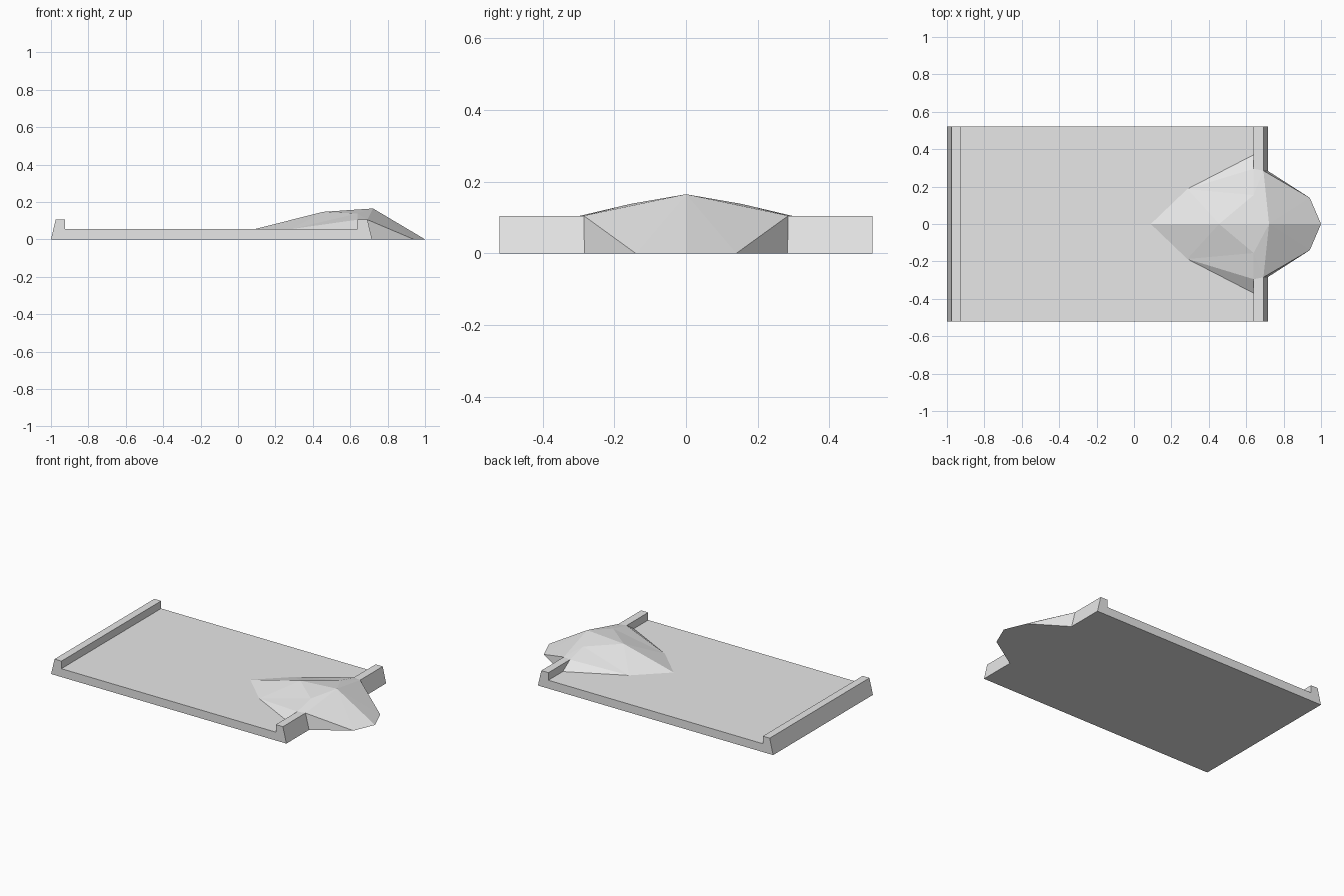
import bpy
import bmesh

if "Cube" in bpy.data.objects:
    bpy.data.objects.remove(bpy.data.objects["Cube"])

grey = bpy.data.materials.new("plain grey")
grey.diffuse_color = (0.8, 0.8, 0.8, 1)
grey.use_nodes = True
grey.node_tree.nodes["Principled BSDF"].inputs["Base Color"].default_value = grey.diffuse_color


def finish(name, bm):
    bmesh.ops.remove_doubles(bm, verts=bm.verts, dist=1e-5)
    mesh = bpy.data.meshes.new(name)
    bm.to_mesh(mesh)
    bm.free()
    mesh.materials.append(grey)
    obj = bpy.data.objects.new(name, mesh)
    bpy.context.collection.objects.link(obj)
    return obj


# Base slab with raised end lips: side profile extruded across y
HALF_W = 0.52
profile = [(-1, 0), (0.717, 0), (0.692, 0.105), (0.64, 0.105),
           (0.64, 0.055), (-0.925, 0.055), (-0.925, 0.105), (-0.975, 0.105)]
bm = bmesh.new()
face = bm.faces.new([bm.verts.new((x, -HALF_W, z)) for x, z in profile])
ext = bmesh.ops.extrude_face_region(bm, geom=[face], use_keep_orig=True)
moved = [g for g in ext["geom"] if isinstance(g, bmesh.types.BMVert)]
bmesh.ops.translate(bm, verts=moved, vec=(0, 2 * HALF_W, 0))
bmesh.ops.recalc_face_normals(bm, faces=bm.faces)
finish("base_slab", bm)

# Faceted mound spilling over one lip: half defined, then mirrored in y
P = {
    "tail": (0.09, 0, 0.055),
    "side": (0.285, 0.187, 0.055),
    "corner": (0.64, 0.37, 0.055),
    "ridge": (0.455, 0, 0.147),
    "mid": (0.64, 0.155, 0.138),
    "shoulder": (0.64, 0.295, 0.105),
    "rim": (0.692, 0.285, 0.105),
    "peak": (0.722, 0, 0.165),
    "foot": (0.717, 0.283, 0),
    "toe": (0.94, 0.14, 0),
    "nose": (1, 0, 0),
    "under": (0.717, 0, 0),
}
facets = ["tail ridge side", "ridge mid side", "side mid shoulder",
          "side shoulder corner", "ridge peak mid", "mid peak rim",
          "mid rim shoulder", "peak toe rim", "peak nose toe",
          "rim toe foot", "foot toe nose under"]
bm = bmesh.new()
for sign in (1, -1):
    for facet in facets:
        pts = [P[n] for n in facet.split()][::sign]
        bm.faces.new([bm.verts.new((x, sign * y, z)) for x, y, z in pts])
finish("faceted_mound", bm)
